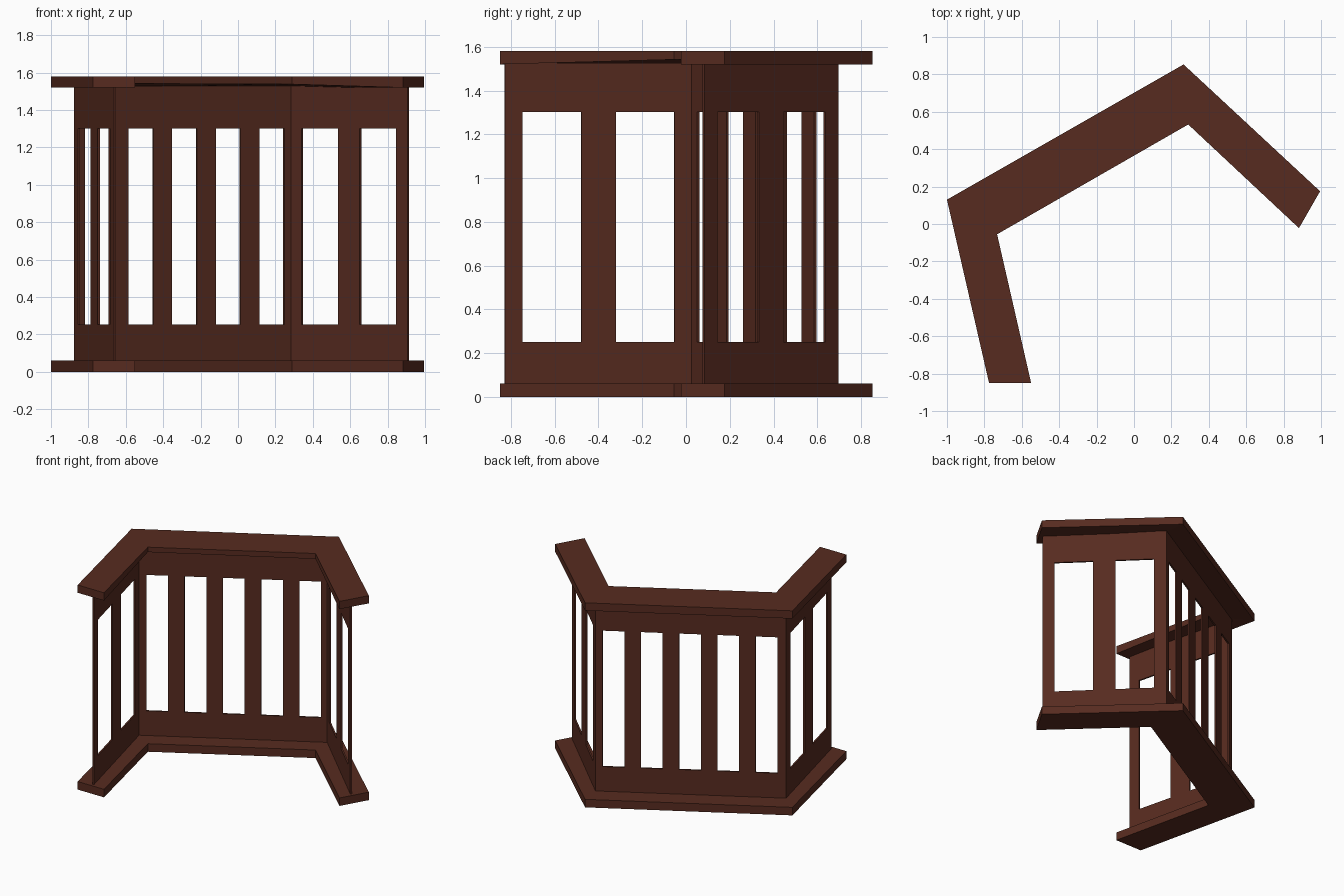
import bpy, bmesh
from mathutils import Vector

if "Cube" in bpy.data.objects:
    bpy.data.objects.remove(bpy.data.objects["Cube"])

wood = bpy.data.materials.new("dark_red_wood")
wood.diffuse_color = (0.095, 0.024, 0.014, 1)
wood.use_nodes = True
wood.node_tree.nodes["Principled BSDF"].inputs["Base Color"].default_value = wood.diffuse_color


def finish(name, bm):
    bmesh.ops.recalc_face_normals(bm, faces=bm.faces)
    mesh = bpy.data.meshes.new(name)
    bm.to_mesh(mesh)
    bm.free()
    mesh.materials.append(wood)
    obj = bpy.data.objects.new(name, mesh)
    bpy.context.collection.objects.link(obj)
    return obj


# Rail plan: matching outer and inner points along the angled run
OUTER = [(-0.775, -0.85), (-1.0, 0.13), (0.265, 0.853), (0.995, 0.175)]
INNER = [(-0.55, -0.85), (-0.732, -0.055), (0.29, 0.532), (0.882, -0.022)]


def rail(name, z0, z1, inner_lift=(0, 0, 0, 0)):
    bm = bmesh.new()
    rings = []
    for o, i, lift in zip(OUTER, INNER, inner_lift):
        rings.append([bm.verts.new(p) for p in
                      ((*o, z0), (*i, z0 + lift), (*i, z1), (*o, z1))])
    for a, b in zip(rings, rings[1:]):
        for k in range(4):
            n = (k + 1) % 4
            bm.faces.new((a[k], a[n], b[n], b[k]))
    bm.faces.new(rings[0])
    bm.faces.new(rings[-1])
    return finish(name, bm)


rail("bottom_rail", 0.0, 0.062)
# The inner lower edge of the top rail rises slightly at the two corners
rail("top_rail", 1.52, 1.58, (0, 0.022, 0.018, 0))

# Slatted walls: one continuous ribbon with rows of openings
PATH = [Vector(p) for p in ((-0.658, -0.828), (-0.87, 0.028), (0.285, 0.69), (0.91, 0.08))]
TWO = [0.094, 0.408, 0.592, 0.904]
FIVE = [v for k in range(5) for v in (0.042 + 0.202 * k, 0.157 + 0.202 * k)]
ROWS = [0.05, 0.252, 1.302, 1.527]

columns, is_open = [PATH[0]], []
for a, b, cuts in zip(PATH, PATH[1:], (TWO, FIVE, TWO)):
    columns += [a.lerp(b, t) for t in cuts] + [b]
    is_open += [k % 2 == 1 for k in range(len(cuts) + 1)]

bm = bmesh.new()
grid = [[bm.verts.new((c.x, c.y, z)) for z in ROWS] for c in columns]
for k, opening in enumerate(is_open):
    for r in range(3):
        if not (opening and r == 1):
            bm.faces.new((grid[k][r], grid[k + 1][r], grid[k + 1][r + 1], grid[k][r + 1]))
walls = finish("slatted_walls", bm)
solid = walls.modifiers.new("thickness", 'SOLIDIFY')
solid.thickness = 0.012
solid.offset = 0
solid.use_even_offset = True
